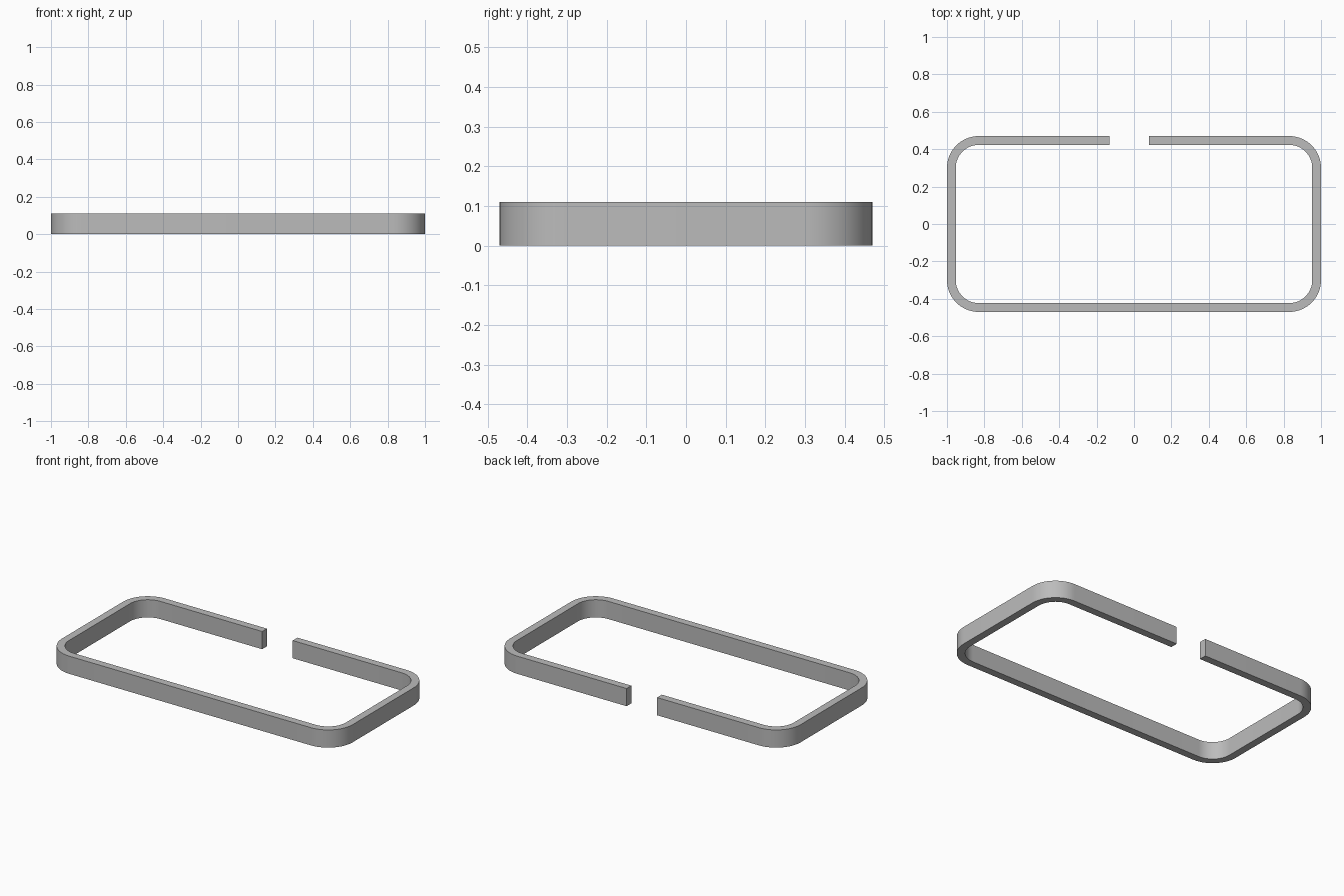
import bpy, bmesh
from math import sin, cos, pi, radians

HALF_X, HALF_Y = 1.0, 0.47      # outer half sizes
WALL, HEIGHT = 0.047, 0.11
RADIUS = 0.17                   # outer corner radius
GAP_LEFT, GAP_RIGHT = 0.08, -0.13
STEPS = 16

cube = bpy.data.objects.get("Cube")
if cube:
    bpy.data.objects.remove(cube, do_unlink=True)

grey = bpy.data.materials.new("plain grey")
grey.use_nodes = True
colour = (0.5, 0.5, 0.5, 1)
grey.diffuse_color = colour
grey.node_tree.nodes["Principled BSDF"].inputs["Base Color"].default_value = colour


def outline(inset):
    """Open rounded rectangle, clockwise from one gap end to the other."""
    r = RADIUS - inset
    cx, cy = HALF_X - RADIUS, HALF_Y - RADIUS
    points = [(GAP_LEFT, HALF_Y - inset)]
    for i, (sx, sy) in enumerate([(1, 1), (1, -1), (-1, -1), (-1, 1)]):
        for k in range(STEPS + 1):
            a = pi / 2 * (1 - i - k / STEPS)
            points.append((sx * cx + r * cos(a), sy * cy + r * sin(a)))
    points.append((GAP_RIGHT, HALF_Y - inset))
    return points


# Band: a rectangular section swept along the outline, capped at the gap
bm = bmesh.new()
sections = []
for (ox, oy), (ix, iy) in zip(outline(0), outline(WALL)):
    sections.append([bm.verts.new(p) for p in (
        (ox, oy, 0), (ox, oy, HEIGHT), (ix, iy, HEIGHT), (ix, iy, 0))])
for a, b in zip(sections, sections[1:]):
    for j in range(4):
        n = (j + 1) % 4
        bm.faces.new((a[j], a[n], b[n], b[j]))
bm.faces.new(sections[0])
bm.faces.new(sections[-1])
bmesh.ops.recalc_face_normals(bm, faces=bm.faces)
mesh = bpy.data.meshes.new("open_frame_band")
bm.to_mesh(mesh)
bm.free()
mesh.materials.append(grey)

band = bpy.data.objects.new("open_frame_band", mesh)
bpy.context.collection.objects.link(band)
bpy.ops.object.select_all(action="DESELECT")
band.select_set(True)
bpy.context.view_layer.objects.active = band
bpy.ops.object.shade_smooth_by_angle(angle=radians(30))
